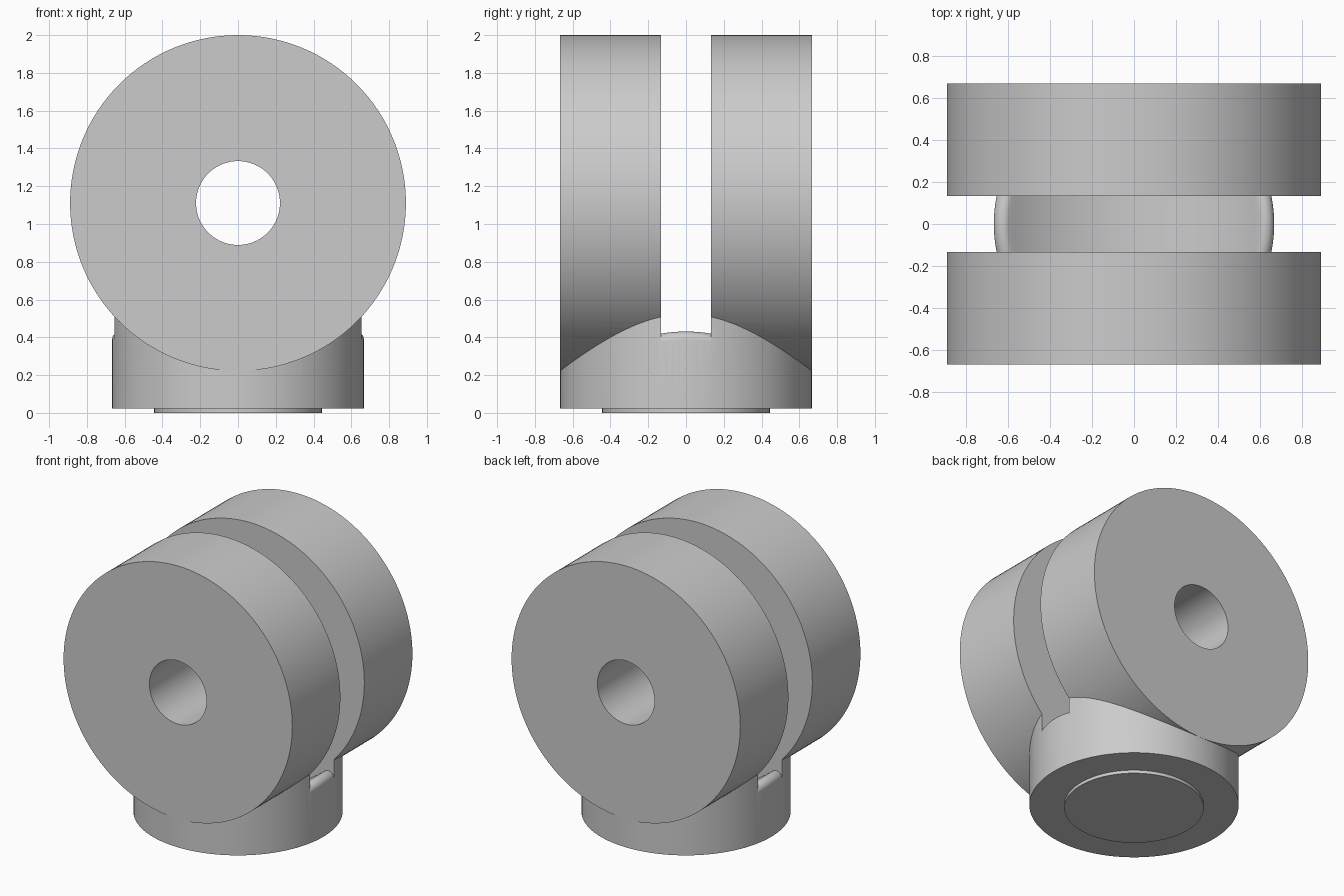
import bpy, bmesh
from math import sqrt, atan2, cos, sin, pi, radians

cube = bpy.data.objects.get("Cube")
if cube:
    bpy.data.objects.remove(cube, do_unlink=True)

AXIS_Z = 1.111       # height of the pin axis
DISC_R = 0.889
HALF_DEPTH = 0.667
BASE_R = 0.6665
GAP = 0.133          # half width of the slot
FLOOR_R = 0.911      # radius of the hollow slot floor
FILLET = 0.044

grey = bpy.data.materials.new("plain grey")
grey.use_nodes = True
color = (0.6, 0.6, 0.6, 1)
grey.diffuse_color = color
grey.node_tree.nodes["Principled BSDF"].inputs["Base Color"].default_value = color


def cylinder(name, radius, depth, center, along_y=False):
    rot = (pi / 2, 0, 0) if along_y else (0, 0, 0)
    bpy.ops.mesh.primitive_cylinder_add(vertices=128, radius=radius, depth=depth,
                                        location=center, rotation=rot)
    ob = bpy.context.object
    ob.name = ob.data.name = name
    ob.data.materials.append(grey)
    return ob


def combine(target, other, operation):
    """Apply a boolean and remove the helper."""
    mod = target.modifiers.new(operation.lower(), 'BOOLEAN')
    mod.operation, mod.object, mod.solver = operation, other, 'EXACT'
    bpy.ops.object.select_all(action='DESELECT')
    bpy.context.view_layer.objects.active = target
    target.select_set(True)
    bpy.ops.object.modifier_apply(modifier=mod.name)
    bpy.data.objects.remove(other, do_unlink=True)


def slot_profile(y):
    """Outline of the slot at depth y: hollow floor with rounded outer rims."""
    cx = sqrt(BASE_R ** 2 - y ** 2) - FILLET
    rise = sqrt((FLOOR_R + FILLET) ** 2 - cx ** 2)
    cz = AXIS_Z - rise
    end = atan2(rise, -cx)
    right = [(1.2, 2.2), (1.2, cz)]
    for i in range(11):
        a = end * i / 10
        right.append((cx + FILLET * cos(a), cz + FILLET * sin(a)))
    spread = atan2(cx, rise)
    floor = []
    for i in range(1, 40):
        a = spread * (1 - i / 20)
        floor.append((FLOOR_R * sin(a), AXIS_Z - FLOOR_R * cos(a)))
    return right + floor + [(-x, z) for x, z in reversed(right)]


def slot_cutter():
    bm = bmesh.new()
    steps = 12
    rings = []
    for k in range(steps + 1):
        y = GAP * (2 * k / steps - 1)
        rings.append([bm.verts.new((x, y, z)) for x, z in slot_profile(y)])
    for a, b in zip(rings, rings[1:]):
        for i in range(len(a)):
            j = (i + 1) % len(a)
            bm.faces.new((a[i], a[j], b[j], b[i]))
    bm.faces.new(rings[0])
    bm.faces.new(rings[-1])
    bmesh.ops.recalc_face_normals(bm, faces=bm.faces)
    mesh = bpy.data.meshes.new("slot_cutter")
    bm.to_mesh(mesh)
    bm.free()
    mesh.materials.append(grey)
    ob = bpy.data.objects.new("slot_cutter", mesh)
    bpy.context.collection.objects.link(ob)
    ob.hide_render = True
    return ob


# Clevis body: wide drum standing on a round base
body = cylinder("clevis_body", DISC_R, 2 * HALF_DEPTH, (0, 0, AXIS_Z), True)
base = cylinder("round_base", BASE_R, 0.678, (0, 0, 0.361))
combine(body, base, 'UNION')

# Central slot and pin hole
combine(body, slot_cutter(), 'DIFFERENCE')
hole = cylinder("pin_hole_cutter", 0.222, 2, (0, 0, AXIS_Z), True)
combine(body, hole, 'DIFFERENCE')

# Low boss under the base
boss = cylinder("bottom_boss", 0.444, 0.032, (0, 0, 0.016))

for ob in (body, boss):
    bpy.ops.object.select_all(action='DESELECT')
    bpy.context.view_layer.objects.active = ob
    ob.select_set(True)
    bpy.ops.object.shade_smooth_by_angle(angle=radians(30))
